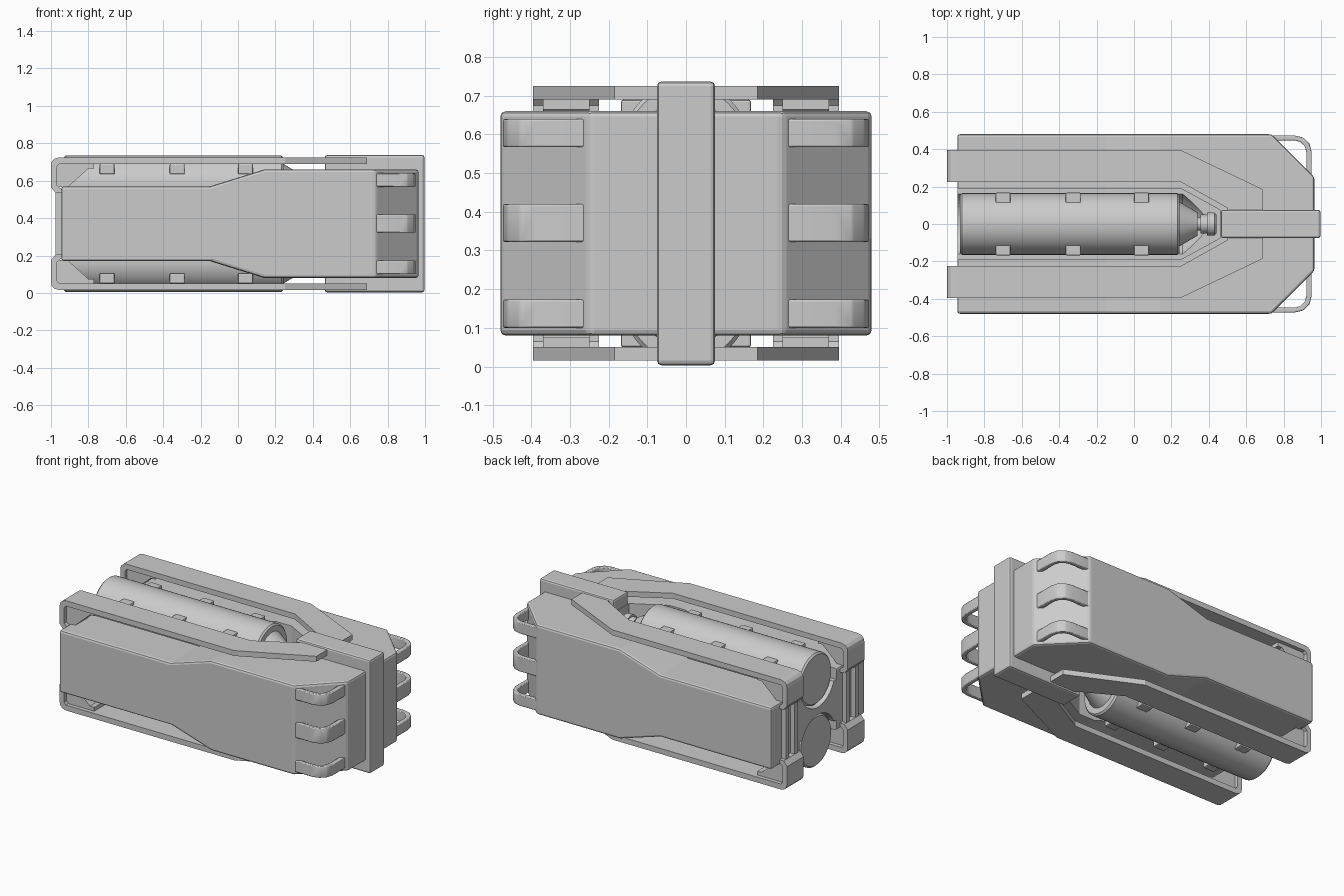
import bpy, bmesh, math
from mathutils import Vector

if "Cube" in bpy.data.objects:
    bpy.data.objects.remove(bpy.data.objects["Cube"])

MID = 0.37  # height of the top/bottom symmetry plane


def finish(name, bm, smooth=False, bevel=0):
    bmesh.ops.recalc_face_normals(bm, faces=bm.faces)
    me = bpy.data.meshes.new(name)
    bm.to_mesh(me)
    bm.free()
    ob = bpy.data.objects.new(name, me)
    bpy.context.collection.objects.link(ob)
    if bevel:
        add_bevel(ob, bevel)
    if smooth:
        bpy.context.view_layer.objects.active = ob
        bpy.ops.object.select_all(action='DESELECT')
        ob.select_set(True)
        bpy.ops.object.shade_smooth_by_angle(angle=math.radians(35))
    return ob


def add_bevel(ob, width):
    m = ob.modifiers.new("bevel", 'BEVEL')
    m.width, m.segments = width, 2
    m.limit_method, m.angle_limit = 'ANGLE', math.radians(30)


def prism(name, pts, axis, lo, hi, **kw):
    """Extrude a 2D profile: axis 'y' takes (x, z) points, axis 'z' takes (x, y)."""
    bm = bmesh.new()
    put = (lambda p, t: (p[0], t, p[1])) if axis == 'y' else (lambda p, t: (p[0], p[1], t))
    f = bm.faces.new([bm.verts.new(put(p, lo)) for p in pts])
    r = bmesh.ops.extrude_face_region(bm, geom=[f])
    d = Vector(put((0, 0), hi - lo))
    bmesh.ops.translate(bm, vec=d, verts=[v for v in r['geom'] if isinstance(v, bmesh.types.BMVert)])
    return finish(name, bm, **kw)


def box(name, x, y, z, bevel=0):
    return prism(name, [(x[0], z[0]), (x[1], z[0]), (x[1], z[1]), (x[0], z[1])], 'y', *y, bevel=bevel)


def lathe(name, prof, z, n=48, smooth=True):
    """Revolve (x, radius) points about an axis along x."""
    bm = bmesh.new()
    rings = [[bm.verts.new((x, r * math.cos(2 * math.pi * i / n), z + r * math.sin(2 * math.pi * i / n)))
              for i in range(n)] for x, r in prof]
    for a, b in zip(rings, rings[1:]):
        for i in range(n):
            bm.faces.new((a[i], a[(i + 1) % n], b[(i + 1) % n], b[i]))
    bm.faces.new(rings[0])
    bm.faces.new(rings[-1])
    return finish(name, bm, smooth=smooth)


def boolean(ob, cutter, op):
    m = ob.modifiers.new(op, 'BOOLEAN')
    m.object, m.operation, m.solver = cutter, op, 'EXACT'
    cutter.hide_render = True
    cutters.append(cutter)


def flip(pts):
    return [(a, 2 * MID - b) for a, b in pts]


def mirror_y(pts):
    return pts + [(a, -b) for a, b in reversed(pts)]


cutters = []

# Main body: side silhouette intersected with the chamfered plan
upper = [(-0.945, 0.57), (-0.15, 0.57), (0.14, 0.66), (0.965, 0.66)]
body = prism("main_body", upper + flip(upper)[::-1], 'y', -0.48, 0.48)
plan = mirror_y([(-1.1, 0.48), (0.735, 0.48), (0.965, 0.25)])
boolean(body, prism("plan_cutter", plan, 'z', -0.2, 1), 'INTERSECT')
add_bevel(body, 0.014)

# Channels that hold the cylinders, top and bottom
channel = mirror_y([(-1.1, 0.19), (0.25, 0.19), (0.46, 0.075)])
for s in (1, -1):
    lo, hi = sorted((MID + s * 0.13, MID + s * 0.6))
    boolean(body, prism("channel_cutter", channel, 'z', lo, hi), 'DIFFERENCE')
    boolean(body, lathe("bore_cutter", [(-1.1, 0.176), (0.26, 0.176), (0.38, 0.08)],
                        MID + s * 0.2, smooth=False), 'DIFFERENCE')

# Bake the body and drop the cutters
dg = bpy.context.evaluated_depsgraph_get()
baked = bpy.data.meshes.new_from_object(body.evaluated_get(dg))
body.modifiers.clear()
body.data = baked
for c in cutters:
    bpy.data.objects.remove(c)

# Profiles reused for both top and bottom
plate = mirror_y([(-0.955, 0.225), (0.25, 0.225), (0.49, 0.09)])
plate = [(-0.955, 0.225), (0.25, 0.225), (0.50, 0.085), (0.50, -0.085), (0.25, -0.225), (-0.955, -0.225),
         (-0.955, -0.395), (0.25, -0.395), (0.69, -0.185), (0.69, 0.185), (0.25, 0.395), (-0.955, 0.395)]
corner = [(-0.955, 0.725), (-0.98, 0.718), (-0.995, 0.703), (-1, 0.68), (-1, 0.565), (-0.975, 0.535),
          (-0.945, 0.535), (-0.945, 0.555), (-0.968, 0.575), (-0.968, 0.675), (-0.955, 0.69)]
gusset = [(-0.968, 0.665), (-0.80, 0.665), (-0.91, 0.565), (-0.968, 0.565)]
tank = [(-0.93, 0.155), (-0.92, 0.165), (0.232, 0.165), (0.242, 0.155), (0.242, 0.12), (0.34, 0.062),
        (0.34, 0.035), (0.355, 0.035), (0.355, 0.05), (0.39, 0.05), (0.39, 0.062), (0.43, 0.062), (0.44, 0.05)]

for s, side in ((1, "top"), (-1, "bottom")):
    f = (lambda p: p) if s > 0 else flip
    z = MID + s * 0.2
    # Gas cylinder with cone and valve
    lathe(side + "_cylinder", tank, z)
    # Raised U-shaped guard plate
    lo, hi = sorted((MID + s * 0.32, MID + s * 0.355))
    prism(side + "_guard_plate", plate, 'z', lo, hi)
    for q, hand in ((1, "left"), (-1, "right")):
        tag = f"{side}_{hand}_"
        ys = sorted((q * 0.225, q * 0.395))
        # Rail end wrapping round the rear, with brace and spacer strip
        prism(tag + "rail_end", f(corner), 'y', *ys)
        gy = sorted((q * 0.25, q * 0.37))
        prism(tag + "gusset", f(gusset), 'y', *gy)
        sz = sorted((MID + s * 0.295, MID + s * 0.32))
        box(tag + "spacer", (-0.968, -0.77), gy, sz)
        # Retaining clips along the cylinder
        for x in (-0.70, -0.325, 0.04):
            cz = sorted((MID + s * 0.265, MID + s * 0.32))
            box(tag + "clip", (x - 0.04, x + 0.04), sorted((q * 0.11, q * 0.168)), cz, bevel=0.006)

# Rear posts between the rail ends
for q in (1, -1):
    for y in (0.265, 0.355):
        box("rear_post", (-0.975, -0.935), (q * y - 0.016, q * y + 0.016), (0.19, 0.55))

# Central strap over the nose
box("nose_strap", (0.465, 0.997), (-0.075, 0.075), (0.003, 0.737), bevel=0.012)

# Corner hoops, three on each chamfer
outer = [(0.72, 0.473), (0.86, 0.473), (0.905, 0.462), (0.938, 0.43), (0.95, 0.385), (0.95, 0.255)]
inner = [(0.922, 0.285), (0.922, 0.385), (0.912, 0.417), (0.89, 0.438), (0.86, 0.447), (0.76, 0.447)]
for q in (1, -1):
    for lo, hi in ((0.10, 0.173), (0.322, 0.42), (0.567, 0.64)):
        prism("corner_hoop", [(x, q * y) for x, y in outer + inner], 'z', lo, hi, bevel=0.005, smooth=True)
